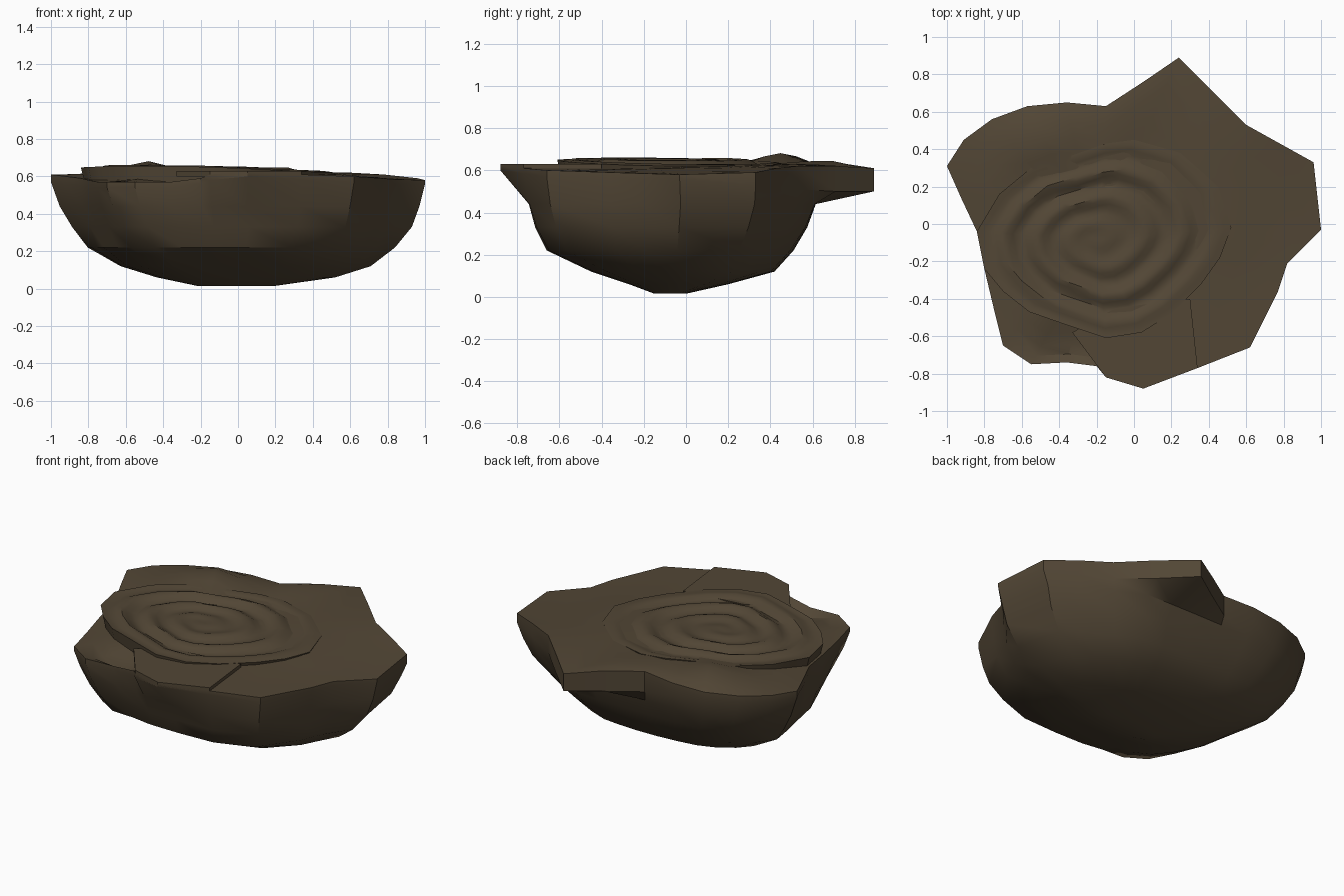
import bpy, bmesh, math
from math import exp, sin, cos, pi, atan2, hypot

if "Cube" in bpy.data.objects:
    bpy.data.objects.remove(bpy.data.objects["Cube"])

mat = bpy.data.materials.new("dark_brown")
mat.diffuse_color = (0.085, 0.062, 0.036, 1)
mat.use_nodes = True
mat.node_tree.nodes["Principled BSDF"].inputs["Base Color"].default_value = mat.diffuse_color


def loft(name, rings, cap_start=True, cap_end=True):
    """Skin a list of equally long closed rings."""
    bm = bmesh.new()
    vs = [[bm.verts.new(p) for p in r] for r in rings]
    n = len(vs[0])
    for a, b in zip(vs, vs[1:]):
        for i in range(n):
            j = (i + 1) % n
            bm.faces.new((a[i], a[j], b[j], b[i]))
    for flag, ring in ((cap_start, rings[0]), (cap_end, rings[-1])):
        if flag:
            r = vs[0] if ring is rings[0] else vs[-1]
            c = bm.verts.new([sum(p[k] for p in ring) / n for k in range(3)])
            for i in range(n):
                bm.faces.new((r[i], r[(i + 1) % n], c))
    bmesh.ops.recalc_face_normals(bm, faces=bm.faces)
    me = bpy.data.meshes.new(name)
    bm.to_mesh(me)
    bm.free()
    ob = bpy.data.objects.new(name, me)
    bpy.context.collection.objects.link(ob)
    me.materials.append(mat)
    bpy.ops.object.select_all(action='DESELECT')
    ob.select_set(True)
    bpy.context.view_layer.objects.active = ob
    bpy.ops.object.shade_smooth_by_angle(angle=math.radians(35))
    return ob


def bump(x, y, cx, cy, r, h):
    return h * exp(-((x - cx) ** 2 + (y - cy) ** 2) / r ** 2)


# Outer petal rim: x, y, top z, underside z
rim = [(1, -.03, .58, .56), (.96, .33, .59, .53), (.78, .43, .61, .52), (.60, .53, .62, .51),
       (.42, .71, .62, .50), (.24, .89, .61, .50), (.05, .76, .63, .50), (-.15, .63, .63, .50),
       (-.36, .65, .62, .54), (-.57, .63, .61, .56), (-.76, .56, .61, .57), (-.91, .45, .61, .57),
       (-1, .31, .61, .57), (-.92, .13, .60, .56), (-.84, -.04, .59, .55), (-.80, -.24, .58, .54),
       (-.75, -.45, .57, .54), (-.70, -.65, .57, .54), (-.55, -.75, .57, .54), (-.36, -.74, .57, .54),
       (-.20, -.76, .59, .56), (-.15, -.82, .61, .58), (.05, -.88, .625, .60), (.34, -.77, .61, .585),
       (.62, -.66, .60, .57), (.77, -.36, .59, .57), (.82, -.21, .585, .56)]

# Body levels: z, x min, x max, y min, y max, roundness
levels = [(.44, -.965, .97, -.745, .615, .1), (.33, -.91, .93, -.715, .575, .2),
          (.22, -.84, .84, -.66, .51, .35), (.12, -.67, .71, -.45, .42, .55),
          (.06, -.45, .52, -.27, .2, .8), (.015, -.22, .2, -.15, 0, 1)]


def clamp_y(y):
    return max(-.76, min(.62, y))


def level_ring(z, x0, x1, y0, y1, k):
    out = []
    for x, y, _, _ in rim:
        u, v = x, (clamp_y(y) + .07) / .69
        d = hypot(u, v)
        u, v = u + (u / d - u) * k, v + (v / d - v) * k
        out.append(((x0 + x1) / 2 + u * (x1 - x0) / 2, (y0 + y1) / 2 + v * (y1 - y0) / 2, z))
    return out


# Upper petal surface: raised back-left and back petals, sunken front-left one
def top_ring(f):
    out = []
    for x, y, z, _ in rim:
        px, py = -.2 + (x + .2) * f, -.1 + (y + .1) * f
        h = z * f + .62 * (1 - f)
        h += (bump(px, py, -.5, .44, .17, .07) + bump(px, py, .1, .6, .2, .02)
              + bump(px, py, .45, 0, .25, .02) - bump(px, py, -.35, -.66, .14, .06))
        out.append((px, py, h))
    return out


body = [top_ring(f) for f in (.3, .5, .65, .75, .85, .93)]
body.append([(x, y, z) for x, y, z, _ in rim])
body.append([(x, y, b) for x, y, _, b in rim])
body += [level_ring(*l) for l in levels]
loft("petal_body", body)

# Inner oval petal, with a raised lip and swirling folds
oval = [(.52, -.02), (.45, .2), (.25, .38), (.0, .45), (-.15, .43), (-.35, .36), (-.55, .3),
        (-.72, .16), (-.84, -.04), (-.80, -.24), (-.70, -.36), (-.56, -.47), (-.36, -.54),
        (-.15, -.61), (.04, -.58), (.2, -.48), (.36, -.32), (.46, -.18)]
pts = []
for i, (x, y) in enumerate(oval):
    nx, ny = oval[(i + 1) % len(oval)]
    pts += [(x, y), ((x + nx) / 2, (y + ny) / 2)]


def fold_ring(f):
    out = []
    for x, y in pts:
        a = atan2(y + .08, x + .2)
        t = f * 3.5 - a / (2 * pi)
        z = .64 + .016 * sin(2 * pi * t) * min(1, f * 2, (1 - f) * 5)
        right = max(0, cos(a)) * f * f
        z -= .02 * right
        z += .012 * max(0, cos(a + pi / 2)) * f ** 4 + .008 * max(0, -cos(a)) * f ** 4
        out.append((-.2 + (x + .2) * f, -.08 + (y + .08) * f, z))
    return out


inner = [fold_ring(i / 20) for i in range(1, 21)]
inner.append([(-.2 + (x + .2) * .97, -.08 + (y + .08) * .97, .57) for x, y in pts])
loft("inner_petal", inner)

# Front petal edge overlapping the sunken front-left petal
edge = [(-.15, -.82), (.05, -.88), (.34, -.77), (.3, -.4), (-.1, -.45), (-.33, -.58)]
loft("front_petal_edge", [[(x, y, .63) for x, y in edge],
                          [(x, y, .60) for x, y in edge]])
